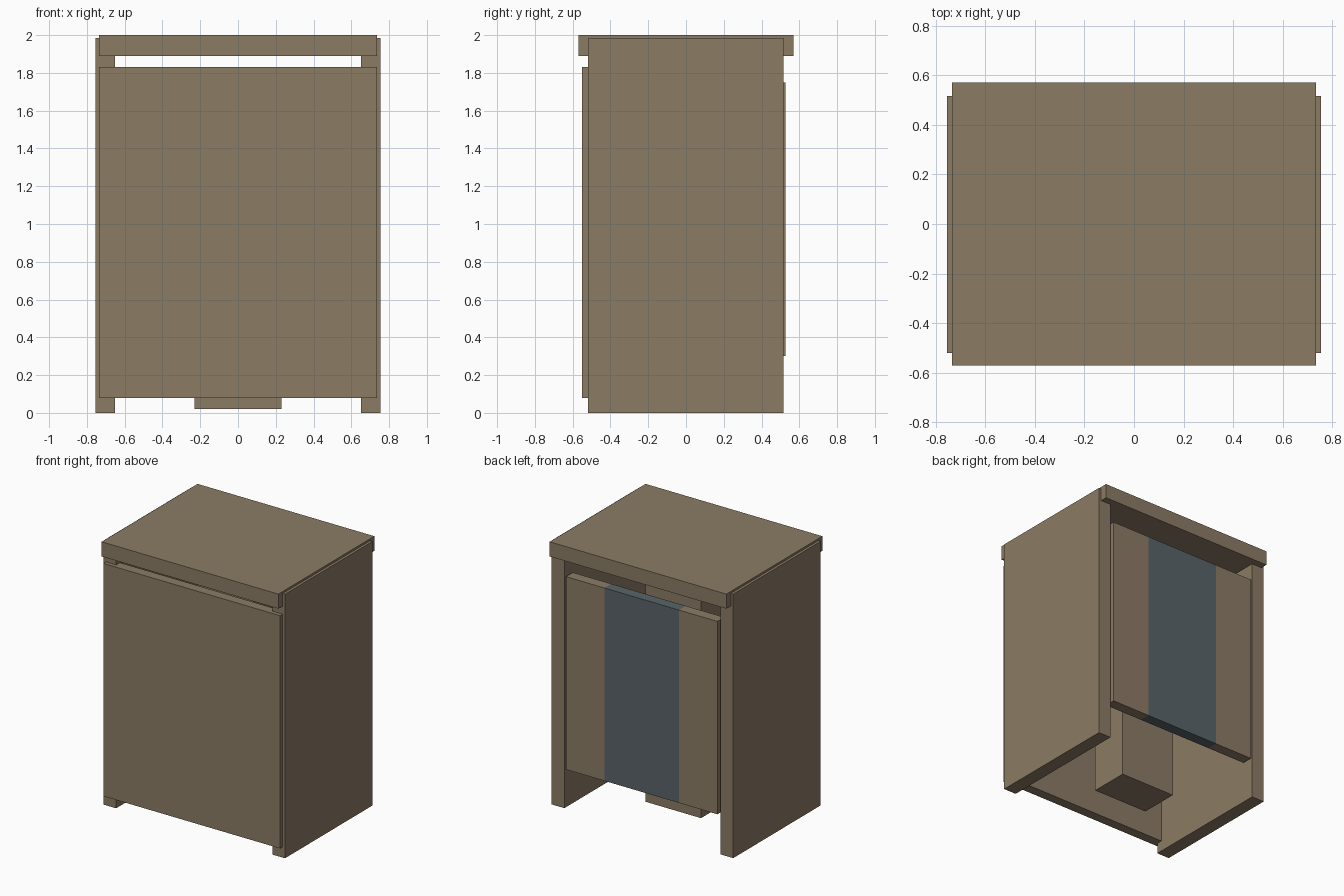
import bpy
import bmesh

if "Cube" in bpy.data.objects:
    bpy.data.objects.remove(bpy.data.objects["Cube"])


def material(name, rgb):
    m = bpy.data.materials.new(name)
    m.diffuse_color = (*rgb, 1.0)
    m.use_nodes = True
    m.node_tree.nodes["Principled BSDF"].inputs["Base Color"].default_value = m.diffuse_color
    return m


wood = material("brown wood", (0.26, 0.20, 0.13))
slate = material("slate blue", (0.100, 0.127, 0.138))


def box(name, x, y, z, mats=(wood,)):
    """Box spanning the given (min, max) ranges."""
    bm = bmesh.new()
    bmesh.ops.create_cube(bm, size=1.0)
    for v in bm.verts:
        v.co = [r[0] if c < 0 else r[1] for c, r in zip(v.co, (x, y, z))]
    mesh = bpy.data.meshes.new(name)
    bm.to_mesh(mesh)
    bm.free()
    for m in mats:
        mesh.materials.append(m)
    obj = bpy.data.objects.new(name, mesh)
    bpy.context.collection.objects.link(obj)
    return obj


# Cabinet shell: two sides, overhanging top, front door
box("right_side", (0.65, 0.755), (-0.52, 0.517), (0, 1.985))
box("left_side", (-0.755, -0.65), (-0.52, 0.517), (0, 1.985))
box("top", (-0.735, 0.735), (-0.57, 0.57), (1.89, 2.0))
box("front_door", (-0.735, 0.735), (-0.55, -0.475), (0.08, 1.83))

# Central column inside the cabinet
box("inner_column", (-0.23, 0.23), (-0.15, 0.15), (0.02, 1.77))

# Back panel with a coloured middle band
back = box("back_panel", (-0.63, 0.63), (0.445, 0.527), (0.30, 1.75), (wood, slate))
BAND = 0.31
bm = bmesh.new()
bm.from_mesh(back.data)
for cut in (-BAND, BAND):
    bmesh.ops.bisect_plane(bm, geom=bm.verts[:] + bm.edges[:] + bm.faces[:],
                           plane_co=(cut, 0, 0), plane_no=(1, 0, 0))
for f in bm.faces:
    f.material_index = 1 if abs(f.calc_center_median().x) < BAND else 0
bm.to_mesh(back.data)
bm.free()
